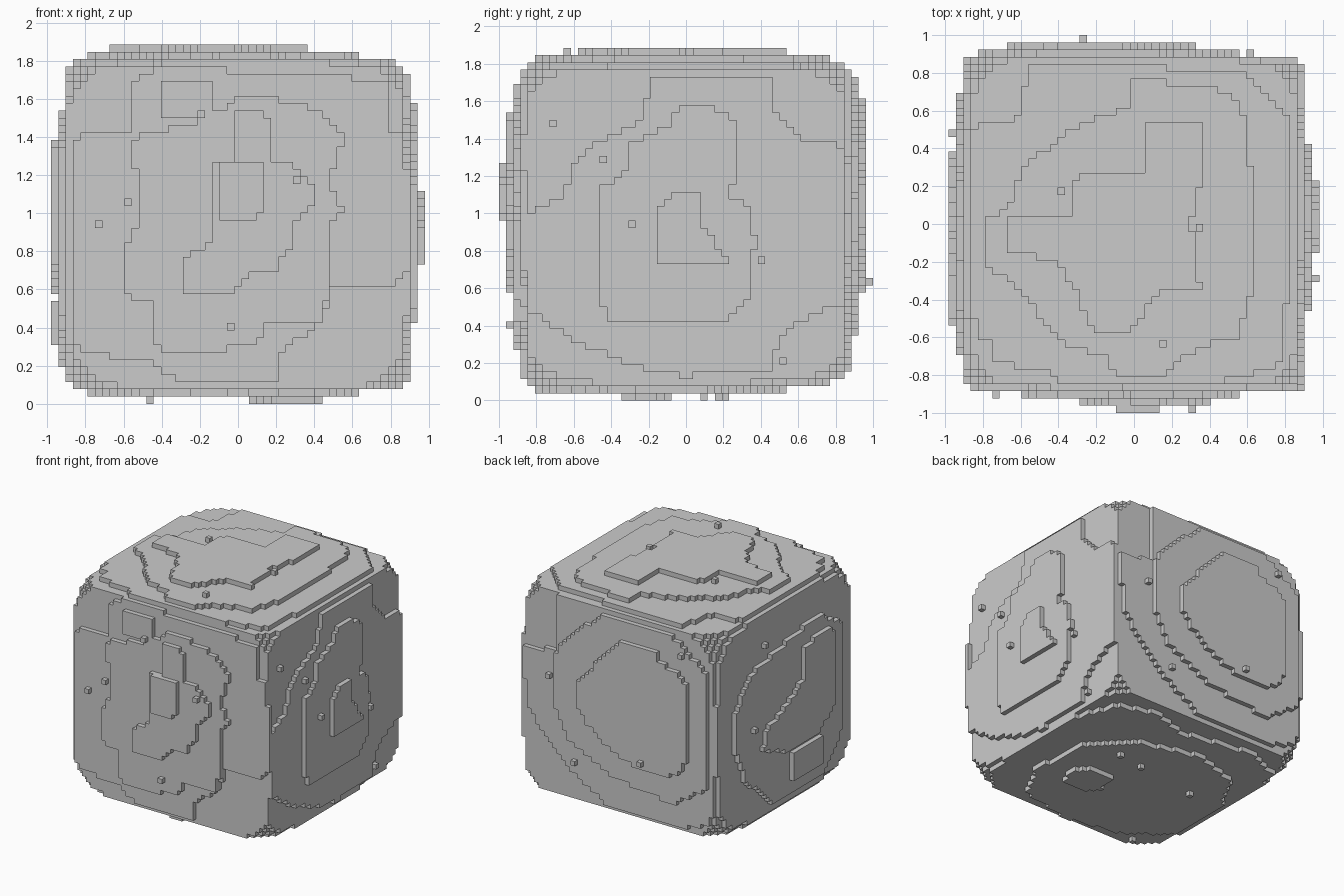
import bpy
import bmesh
from mathutils import Vector

default = bpy.data.objects.get("Cube")
if default:
    bpy.data.objects.remove(default, do_unlink=True)

# Cell grid: a weathered block made of small cubes
COUNT = (51, 52, 49)
CELL = 2 / 52
ORIGIN = Vector((-COUNT[0] * CELL / 2, -COUNT[1] * CELL / 2, 0))
LATERAL = {"x": (1, 2), "y": (0, 2), "z": (0, 1)}
AXIS = {"x": 0, "y": 1, "z": 2}
CORE_MARGIN = {"+x": 3, "-x": 3, "+y": 4, "-y": 4, "+z": 4, "-z": 3}
ROUNDING = 5.5
solid = set()


def centre(axis, index):
    return ORIGIN[axis] + (index + 0.5) * CELL


def within_rounding(cell):
    """True for cells inside the soft-cornered envelope of the block."""
    return sum(abs(2 * (i + 0.5) / n - 1) ** ROUNDING for i, n in zip(cell, COUNT)) <= 1.02


def inside(outline, u, v):
    """Even-odd test of a point against a closed outline."""
    hit = False
    previous = outline[-1]
    for point in outline:
        if (point[1] > v) != (previous[1] > v):
            t = (v - point[1]) / (previous[1] - point[1])
            if u < point[0] + t * (previous[0] - point[0]):
                hit = not hit
        previous = point
    return hit


def cell_at(side, depth, a, b):
    """Grid cell under one side, at a depth counted inward."""
    axis = AXIS[side[1]]
    first, second = LATERAL[side[1]]
    cell = [0, 0, 0]
    cell[axis] = depth if side[0] == "-" else COUNT[axis] - 1 - depth
    cell[first], cell[second] = a, b
    return tuple(cell)


def plate(side, depth, *outline):
    """Fill an outline on one side, from a depth down to the core."""
    first, second = LATERAL[side[1]]
    for a in range(COUNT[first]):
        for b in range(COUNT[second]):
            if inside(outline, centre(first, a), centre(second, b)):
                for d in range(depth, CORE_MARGIN[side]):
                    solid.add(cell_at(side, d, a, b))


def slab(side, depth, left, right, low, high):
    plate(side, depth, (left, low), (right, low), (right, high), (left, high))


def specks(side, *places):
    """Single cubes resting on the surface of one side."""
    first, second = LATERAL[side[1]]
    for u, v in places:
        a = int((u - ORIGIN[first]) / CELL)
        b = int((v - ORIGIN[second]) / CELL)
        for depth in range(1, 8):
            if cell_at(side, depth, a, b) in solid:
                solid.add(cell_at(side, depth - 1, a, b))
                break


# Core block
spans = [range(CORE_MARGIN["-" + n], COUNT[AXIS[n]] - CORE_MARGIN["+" + n]) for n in "xyz"]
solid.update((i, j, k) for i in spans[0] for j in spans[1] for k in spans[2])

# Front terraces
plate("-y", 3, (-.87, .27), (-.45, .23), (-.34, .13), (.2, .12), (.22, .27), (.42, .4),
      (.5, .6), (.8, .6), (.9, .7), (.9, 1.4), (.8, 1.42), (.8, 1.7), (-.4, 1.77),
      (-.55, 1.7), (-.57, 1.43), (-.87, 1.4))
plate("-y", 2, (-.6, .57), (-.45, .53), (-.45, .3), (-.34, .27), (.1, .3), (.15, .42),
      (.45, .42), (.5, .95), (.56, 1), (.48, 1.15), (.56, 1.4), (.45, 1.53), (.2, 1.6),
      (0, 1.6), (-.2, 1.48), (-.55, 1.4), (-.52, .95), (-.6, .8))
slab("-y", 2, -.4, -.15, 1.5, 1.7)
plate("-y", 1, (-.3, .6), (-.2, .57), (-.07, .57), (.07, .68), (.19, .68), (.27, .82),
      (.28, .95), (.41, 1.06), (.41, 1.15), (.3, 1.25), (.19, 1.26), (.17, 1.5),
      (.1, 1.55), (0, 1.55), (-.03, 1.29), (-.13, 1.26), (-.13, .85), (-.3, .76))
plate("-y", 0, (-.11, .95), (.06, .95), (.15, 1.04), (.15, 1.23), (.1, 1.28), (-.11, 1.28))

# Back terraces
plate("+y", 3, (-.9, .27), (-.6, .16), (.1, .16), (.35, .3), (.6, .5), (.83, .8),
      (.87, 1.27), (.57, 1.3), (.55, 1.77), (-.9, 1.77))
plate("+y", 2, (-.83, .55), (-.52, .35), (0, .42), (.42, .62), (.56, .9), (.55, 1.3),
      (.4, 1.5), (.1, 1.73), (-.5, 1.73), (-.83, 1.5))
plate("+y", 1, (-.68, .8), (-.58, .6), (-.24, .57), (0, .65), (.25, .84), (.33, .95),
      (.32, 1.12), (.16, 1.33), (0, 1.5), (-.07, 1.58), (-.38, 1.58), (-.42, 1.5),
      (-.58, 1.46), (-.68, 1.35))

# Terraces on the left side
plate("+x", 2, (-.86, .5), (-.7, .38), (-.55, .3), (-.3, .19), (0, .13), (.45, .17),
      (.5, .35), (.67, .45), (.86, .53), (.86, 1.36), (.6, 1.4), (.47, 1.55), (.47, 1.73),
      (-.2, 1.73), (-.22, 1.5), (-.45, 1.4), (-.6, 1.25), (-.65, 1.1), (-.86, 1))
plate("+x", 1, (-.47, .6), (-.42, .42), (.2, .42), (.34, .54), (.37, .85), (.33, 1.05),
      (.24, 1.1), (.28, 1.25), (.28, 1.5), (.08, 1.59), (-.07, 1.55), (-.09, 1.47),
      (-.3, 1.38), (-.33, 1.2), (-.47, 1.14))
plate("+x", 0, (-.17, .75), (.23, .75), (.09, .92), (.09, 1.1), (-.07, 1.1), (-.17, 1.02))

# Terraces on the right side
plate("-x", 2, (-.85, .1), (.7, .1), (.87, .25), (.87, 1.7), (.7, 1.8), (-.85, 1.8))
plate("-x", 1, (-.68, .45), (-.45, .2), (.2, .2), (.55, .5), (.7, .85), (.68, 1.1),
      (.5, 1.35), (0, 1.45), (-.4, 1.51), (-.68, 1.35))
plate("-x", 0, (-.55, .75), (-.3, .57), (.05, .57), (.37, .7), (.33, .85), (0, 1),
      (-.14, 1.1), (-.16, 1.33), (-.35, 1.4), (-.55, 1.35))
slab("-x", 0, -.4, 0, .28, .53)

# Top terraces
slab("+z", 3, -.9, .87, -.85, .86)
plate("+z", 2, (-.9, -.6), (-.75, -.6), (-.74, -.73), (-.45, -.77), (-.4, -.85),
      (.4, -.85), (.8, -.75), (.83, .55), (.6, .8), (-.2, .85), (-.55, .85), (-.62, .55),
      (-.9, .55))
plate("+z", 1, (-.81, -.2), (-.6, -.35), (-.4, -.62), (-.15, -.7), (-.1, -.8), (.1, -.83),
      (.35, -.65), (.55, -.6), (.65, -.3), (.6, .56), (.5, .7), (0, .78), (0, .63),
      (-.35, .5), (-.6, .28), (-.65, .1), (-.81, 0))
plate("+z", 0, (-.68, -.14), (-.4, -.2), (-.28, -.37), (-.26, -.53), (-.2, -.58),
      (-.03, -.58), (.13, -.35), (.35, -.35), (.3, 0), (.37, .3), (.37, .52), (.3, .55),
      (.07, .55), (.07, .25), (-.3, .28), (-.34, .02), (-.66, .02))

# Underside terraces
plate("-z", 2, (-.9, -.7), (-.6, -.85), (.7, -.85), (.87, -.7), (.87, .3), (.72, .68),
      (.42, .77), (.08, .66), (-.5, .77), (-.9, .6))
plate("-z", 1, (-.83, -.4), (-.5, -.7), (0, -.8), (.45, -.7), (.62, -.4), (.6, .1),
      (.3, .4), (-.2, .54), (-.6, .4), (-.83, 0))
plate("-z", 0, (.11, -.25), (.2, -.36), (.37, -.36), (.45, -.2), (.35, -.06), (.15, -.08))

# Wear down the edges and corners in steps
solid = set(filter(within_rounding, solid))

# Loose specks
specks("-y", (-.74, .93), (.32, 1.19), (-.02, .42), (-.57, 1.04), (-.2, 1.53))
specks("+y", (-.28, .62), (.4, .43), (-.6, 1.6), (.6, 1.1))
specks("+x", (-.72, 1.49), (-.3, .93), (.41, .76), (-.44, 1.3), (.53, .2))
specks("-x", (.48, .9), (-.3, .5), (.3, 1.5))
specks("+z", (-.4, .19), (.36, -.03), (.17, -.64), (-.36, -.3), (-.63, -.75))
specks("-z", (-.45, .1), (.06, .18), (-.6, -.75), (.3, .2))

# Skin the filled cells with their outward faces only
bm = bmesh.new()
corners = {}


def corner(key):
    if key not in corners:
        corners[key] = bm.verts.new(ORIGIN + Vector(key) * CELL)
    return corners[key]


for cell in sorted(solid):
    for axis in range(3):
        for step in (0, 1):
            beside = list(cell)
            beside[axis] += 1 if step else -1
            if tuple(beside) in solid:
                continue
            ring = []
            for p, q in ((0, 0), (1, 0), (1, 1), (0, 1)):
                key = list(cell)
                key[axis] += step
                key[(axis + 1) % 3] += p
                key[(axis + 2) % 3] += q
                ring.append(corner(tuple(key)))
            bm.faces.new(ring if step else ring[::-1])

mesh = bpy.data.meshes.new("stone_block")
bm.to_mesh(mesh)
bm.free()
block = bpy.data.objects.new("stone_block", mesh)
bpy.context.collection.objects.link(block)

# Stone colour
stone = bpy.data.materials.new("stone_grey")
stone.use_nodes = True
grey = (.6, .6, .6, 1)
stone.diffuse_color = grey
stone.node_tree.nodes["Principled BSDF"].inputs["Base Color"].default_value = grey
mesh.materials.append(stone)
